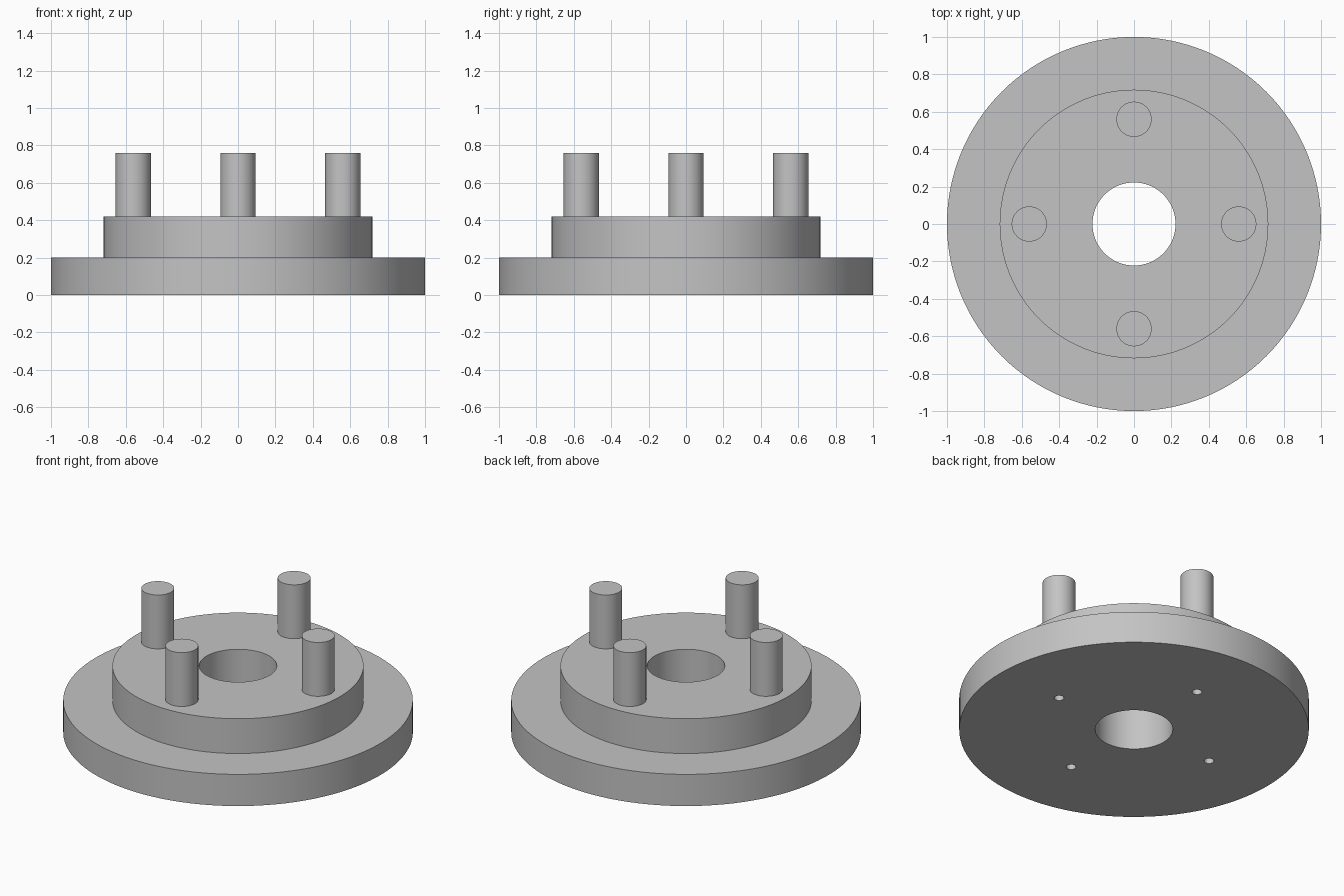
import bpy
import bmesh
import math
from mathutils import Matrix, Vector

cube = bpy.data.objects.get("Cube")
if cube:
    bpy.data.objects.remove(cube, do_unlink=True)

PLATE_TOP, HUB_TOP, PIN_TOP = 0.20, 0.42, 0.76
BORE, HUB, RIM = 0.222, 0.718, 1.0
PIN_CIRCLE, PIN_RADIUS, HOLE_RADIUS = 0.56, 0.094, 0.028

grey = bpy.data.materials.new("plain grey")
grey.use_nodes = True
colour = (0.55, 0.55, 0.55, 1)
grey.diffuse_color = colour
grey.node_tree.nodes["Principled BSDF"].inputs["Base Color"].default_value = colour


def add_object(name, bm):
    bmesh.ops.recalc_face_normals(bm, faces=bm.faces)
    mesh = bpy.data.meshes.new(name)
    bm.to_mesh(mesh)
    bm.free()
    mesh.materials.append(grey)
    obj = bpy.data.objects.new(name, mesh)
    bpy.context.collection.objects.link(obj)
    return obj


def add_cylinder(bm, x, y, radius, bottom, top, sides):
    bmesh.ops.create_cone(bm, cap_ends=True, segments=sides, radius1=radius,
                          radius2=radius, depth=top - bottom,
                          matrix=Matrix.Translation((x, y, (bottom + top) / 2)))


def smooth(obj):
    bpy.ops.object.select_all(action="DESELECT")
    obj.select_set(True)
    bpy.context.view_layer.objects.active = obj
    bpy.ops.object.shade_smooth_by_angle(angle=math.radians(30))


pin_spots = [(PIN_CIRCLE * math.cos(a), PIN_CIRCLE * math.sin(a))
             for a in (i * math.pi / 2 for i in range(4))]

# Stepped flange with a central bore, turned from a closed profile
profile = [(BORE, 0), (RIM, 0), (RIM, PLATE_TOP), (HUB, PLATE_TOP),
           (HUB, HUB_TOP), (BORE, HUB_TOP)]
bm = bmesh.new()
verts = [bm.verts.new((r, 0, z)) for r, z in profile]
edges = [bm.edges.new((v, verts[(i + 1) % len(verts)])) for i, v in enumerate(verts)]
bmesh.ops.spin(bm, geom=verts + edges, cent=Vector(), axis=(0, 0, 1),
               angle=2 * math.pi, steps=128, use_merge=True)
bmesh.ops.remove_doubles(bm, verts=bm.verts, dist=0.0001)
flange = add_object("flange", bm)

# Small holes drilled from below, ending at the feet of the pins
bm = bmesh.new()
for x, y in pin_spots:
    add_cylinder(bm, x, y, HOLE_RADIUS, -0.1, HUB_TOP + 0.1, 32)
cutter = add_object("hole_cutter", bm)
cutter.hide_render = True

drill = flange.modifiers.new("drill holes", "BOOLEAN")
drill.operation = "DIFFERENCE"
drill.solver = "EXACT"
drill.object = cutter
bpy.context.view_layer.objects.active = flange
bpy.ops.object.modifier_apply(modifier=drill.name)
bpy.data.objects.remove(cutter, do_unlink=True)
smooth(flange)

# Four pins standing on the hub
for name, (x, y) in zip(("left_pin", "back_pin", "right_pin", "front_pin"), pin_spots):
    bm = bmesh.new()
    add_cylinder(bm, x, y, PIN_RADIUS, HUB_TOP, PIN_TOP, 64)
    smooth(add_object(name, bm))
